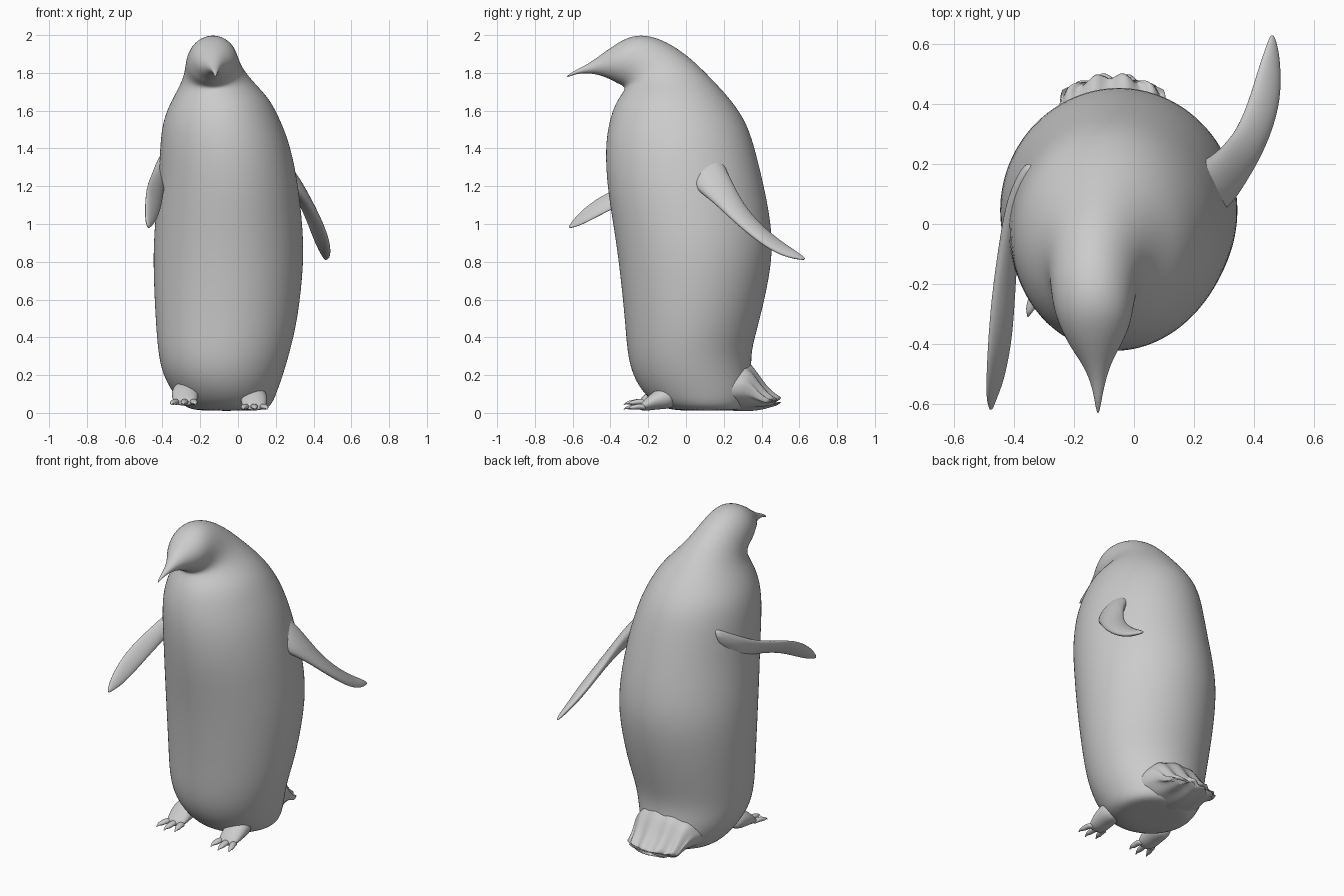
import bpy, bmesh, math
from mathutils import Vector as V


def loft(name, rings, seg=24, level=2, ripple=None):
    """Skin elliptical rings given as (centre, half axis u, half axis v)."""
    bm = bmesh.new()
    loops = []
    for i, (c, u, v) in enumerate(rings):
        loop = []
        for k in range(seg):
            a = 2 * math.pi * k / seg
            p = c + u * math.cos(a) + v * math.sin(a)
            if ripple:
                p = ripple(p, i, k, math.cos(a))
            loop.append(bm.verts.new(p))
        loops.append(loop)
    for a, b in zip(loops, loops[1:]):
        for k in range(seg):
            n = (k + 1) % seg
            bm.faces.new((a[k], a[n], b[n], b[k]))
    for loop in (loops[0], loops[-1]):
        mid = bm.verts.new(sum((w.co for w in loop), V()) / seg)
        for k in range(seg):
            bm.faces.new((loop[k], loop[(k + 1) % seg], mid))
    bmesh.ops.recalc_face_normals(bm, faces=bm.faces[:])
    me = bpy.data.meshes.new(name)
    bm.to_mesh(me)
    bm.free()
    me.shade_smooth()
    ob = bpy.data.objects.new(name, me)
    bpy.context.collection.objects.link(ob)
    m = ob.modifiers.new("smooth", 'SUBSURF')
    m.levels = m.render_levels = level
    return ob


# Body, neck, head and beak: front y,z / back y,z / centre x / half width
profile = [
    (-.05, .012, .28, .012, -.05, .17), (-.14, .03, .33, .03, -.055, .23),
    (-.225, .10, .36, .11, -.07, .275), (-.285, .2, .35, .2, -.08, .32),
    (-.313, .32, .342, .32, -.075, .35), (-.325, .5, .39, .48, -.06, .378),
    (-.357, .8, .463, .8, -.05, .403), (-.387, 1.0, .454, 1.0, -.05, .393),
    (-.42, 1.2, .415, 1.2, -.05, .372), (-.43, 1.4, .362, 1.42, -.067, .348),
    (-.41, 1.54, .312, 1.56, -.087, .313), (-.375, 1.64, .22, 1.68, -.09, .26),
    (-.335, 1.695, .13, 1.775, -.105, .20), (-.322, 1.72, .03, 1.875, -.125, .158),
    (-.34, 1.735, -.08, 1.955, -.135, .143), (-.365, 1.745, -.19, 2.0, -.135, .133),
    (-.39, 1.76, -.29, 2.0, -.13, .116), (-.43, 1.778, -.385, 1.945, -.13, .084),
    (-.47, 1.792, -.46, 1.888, -.125, .048), (-.53, 1.80, -.53, 1.84, -.12, .023),
    (-.59, 1.793, -.585, 1.816, -.12, .012), (-.63, 1.775, -.628, 1.785, -.12, .004),
]
rings = []
for yf, zf, yb, zb, cx, hw in profile:
    rings.append((V((cx, (yf + yb) / 2, (zf + zb) / 2)), V((hw, 0, 0)),
                  V((0, (yb - yf) / 2, (zb - zf) / 2))))
loft("body_and_head", rings, 32)


# Flippers: upper edge point, lower edge point, half thickness
def flipper(name, sections):
    mids = [(V(a) + V(b)) / 2 for a, b, t in sections]
    out = []
    for i, (a, b, t) in enumerate(sections):
        d = mids[min(i + 1, len(mids) - 1)] - mids[max(i - 1, 0)]
        u = (V(b) - V(a)) / 2
        out.append((mids[i], u, d.cross(u).normalized() * t))
    loft(name, out, 12)


flipper("right_flipper", [
    ((.14, .17, 1.40), (.18, -.02, 1.27), .07),
    ((.255, .22, 1.28), (.30, .03, 1.20), .05),
    ((.305, .27, 1.175), (.375, .14, 1.12), .035),
    ((.345, .32, 1.08), (.44, .25, 1.015), .028),
    ((.385, .42, .97), (.488, .39, .90), .025),
    ((.415, .52, .895), (.49, .50, .835), .02),
    ((.44, .59, .85), (.482, .58, .815), .014),
    ((.455, .63, .82), (.467, .627, .81), .006)])
flipper("left_flipper", [
    ((-.34, .22, 1.46), (-.33, .10, 1.26), .05),
    ((-.405, .09, 1.38), (-.395, .03, 1.21), .035),
    ((-.445, -.06, 1.29), (-.395, -.12, 1.18), .026),
    ((-.475, -.25, 1.225), (-.40, -.28, 1.13), .022),
    ((-.487, -.42, 1.17), (-.41, -.40, 1.075), .02),
    ((-.492, -.54, 1.085), (-.435, -.52, 1.01), .016),
    ((-.49, -.59, 1.03), (-.46, -.58, .985), .011),
    ((-.482, -.62, .99), (-.472, -.617, .977), .005)])


# Tail fan with feather ridges and a ragged rear edge
def feathers(p, i, k, c):
    f = i / 6
    wave = 1 if k % 4 < 2 else -1
    return p + V((0, f * f * (.014 * wave - .06 * c * c), .008 * f * wave))


tail = [(.10, .12, .22, .09), (.24, .125, .225, .115), (.32, .15, .205, .14),
        (.375, .115, .185, .10), (.425, .08, .178, .055), (.47, .066, .175, .026),
        (.505, .06, .17, .012)]
loft("tail", [(V((-.07, y, z)), V((w, 0, 0)), V((0, 0, t))) for y, z, w, t in tail],
     40, 1, feathers)


# Feet: a padded foot with three clawed toes
def foot(side, x, z, turn):
    pad = [(-.06, .09, .07, .07), (-.15, .075, .075, .058),
           (-.20, .05, .068, .04), (-.245, .03, .055, .018)]
    loft(side + "_foot", [(V((x, y, z + h)), V((w, 0, 0)), V((0, 0, t)))
                          for y, h, w, t in pad], 12)
    for n, s in (("outer", -1), ("middle", 0), ("inner", 1)):
        reach = .115 if s == 0 else .095
        toe = []
        for f, h, w in ((0, .03, .022), (.35, .036, .021), (.7, .028, .018),
                        (.85, .03, .009), (1, .018, .003)):
            p = V((x + s * .042 + f * (s * .022 + turn), -.215 - f * reach, z + h))
            toe.append((p, V((w, 0, 0)), V((0, 0, w * .75))))
        loft(f"{side}_{n}_toe", toe, 10)


foot("left", -.28, .025, -.01)
foot("right", .085, 0, .005)
